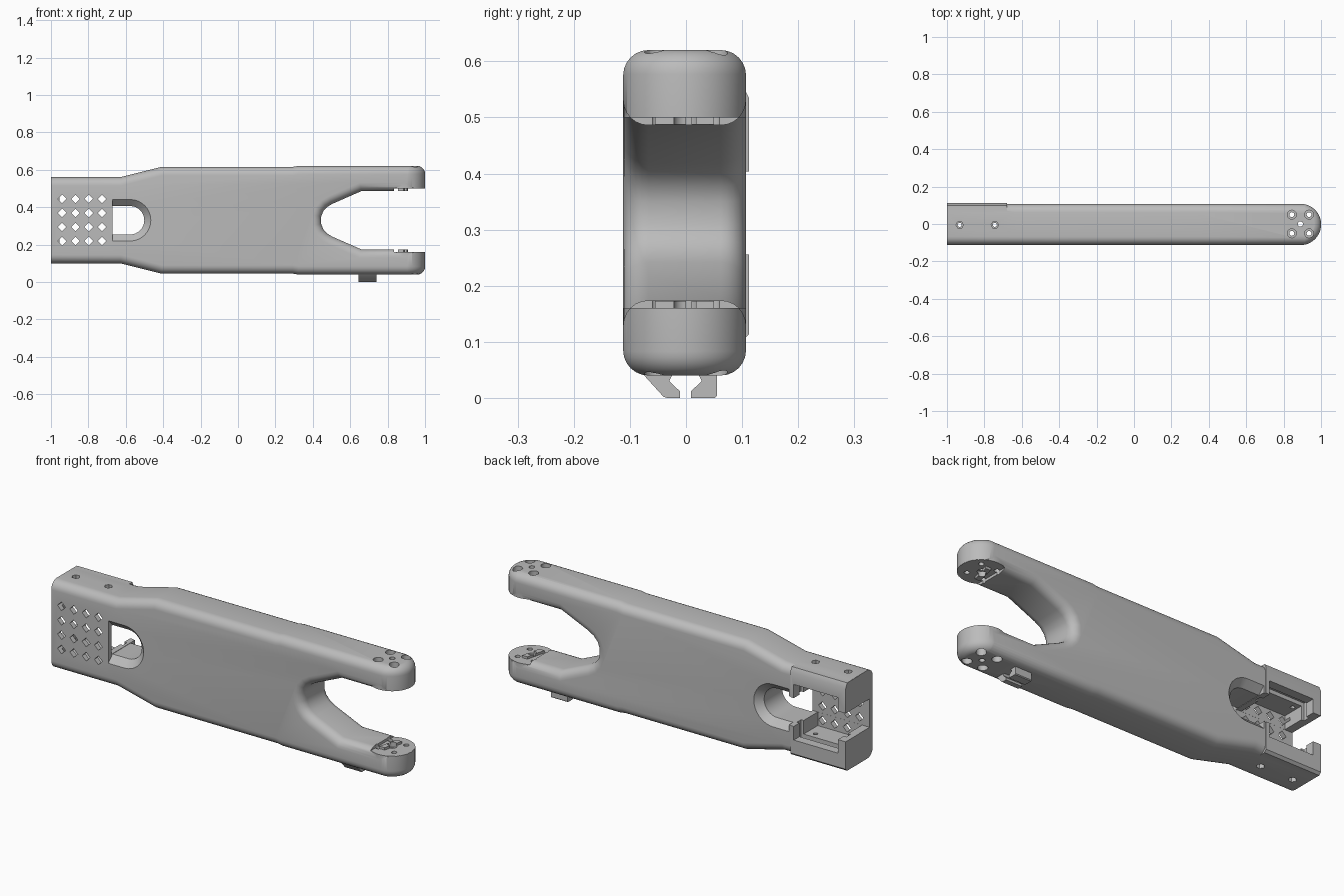
import bpy, bmesh
from math import sin, cos, pi, radians

cube = bpy.data.objects.get("Cube")
if cube:
    bpy.data.objects.remove(cube, do_unlink=True)

grey = bpy.data.materials.new("plain_grey")
grey.use_nodes = True
GREY = (0.5, 0.5, 0.5, 1)
grey.diffuse_color = GREY
grey.node_tree.nodes["Principled BSDF"].inputs["Base Color"].default_value = GREY

MID = 0.33          # height of the symmetry plane
YC = -0.0025        # middle of the arm's thickness
HALF = 0.1095       # half of the thickness
TIP_X = 0.89        # centre of the rounded fork ends
PLACE = {"x": lambda u, v, w: (w, u, v),
         "y": lambda u, v, w: (u, w, v),
         "z": lambda u, v, w: (u, v, w)}


def finish(name, bm):
    bmesh.ops.recalc_face_normals(bm, faces=bm.faces)
    mesh = bpy.data.meshes.new(name)
    bm.to_mesh(mesh)
    bm.free()
    mesh.materials.append(grey)
    obj = bpy.data.objects.new(name, mesh)
    bpy.context.collection.objects.link(obj)
    return obj


def loft(name, axis, layers, round_edges=0.0):
    """Stack outlines along an axis; optionally round both end rims."""
    bm = bmesh.new()
    rings = [[bm.verts.new(PLACE[axis](u, v, w)) for u, v in pts] for w, pts in layers]
    caps = [bm.faces.new(rings[0]), bm.faces.new(rings[-1])]
    for low, high in zip(rings, rings[1:]):
        for i in range(len(low)):
            j = (i + 1) % len(low)
            bm.faces.new((low[i], low[j], high[j], high[i]))
    bmesh.ops.recalc_face_normals(bm, faces=bm.faces)
    if round_edges:
        rim = {e for f in caps for e in f.edges}
        bmesh.ops.bevel(bm, geom=list(rim), offset=round_edges, segments=6,
                        profile=0.5, affect="EDGES")
    return finish(name, bm)


def prism(name, axis, pts, a, b, round_edges=0.0):
    return loft(name, axis, [(a, pts), (b, pts)], round_edges)


def box(name, x, y, z):
    return prism(name, "z", [(x[0], y[0]), (x[1], y[0]), (x[1], y[1]), (x[0], y[1])], *z)


def arc(cx, cy, r, a, b, n):
    return [(cx + r * cos(radians(a + (b - a) * i / n)),
             cy + r * sin(radians(a + (b - a) * i / n))) for i in range(n + 1)]


def disc(name, x, y, r, z, n=24):
    return prism(name, "z", arc(x, y, r, 0, 360 - 360 / n, n - 1), *z)


def combine(target, tool, operation):
    mod = target.modifiers.new("join", "BOOLEAN")
    mod.operation = operation
    mod.solver = "EXACT"
    mod.object = tool
    bpy.context.view_layer.objects.active = target
    bpy.ops.object.modifier_apply(modifier=mod.name)
    bpy.data.objects.remove(tool, do_unlink=True)


def cut(tool):
    combine(body, tool, "DIFFERENCE")


# Forked side outline, mirrored about the middle height
upper = [(-1.1, 0.56), (-0.63, 0.56), (-0.41, 0.615), (0.29, 0.615), (0.32, 0.62),
         (1.1, 0.62), (1.1, 0.486), (0.66, 0.486), (0.505, 0.418), (0.475, 0.4),
         (0.455, 0.377), (0.445, 0.35)]
outline = upper + [(x, 2 * MID - z) for x, z in reversed(upper)]
body = prism("forked_link_body", "y", outline, YC - HALF, YC + HALF, 0.045)

# Plan outline rounds the fork ends and squares the root
plan = arc(TIP_X, YC, HALF + 0.001, -90, 90, 24)
plan += [(-0.999, YC + HALF + 0.001), (-0.999, YC - HALF - 0.001)]
combine(body, prism("plan_limit", "z", plan, 0.039, 0.621, 0.044), "INTERSECT")

# Square mounting block at the back of the root
block = [(0, 0.101), (0.1, 0.101), (0.112, 0.113), (0.112, 0.535), (0.1, 0.559), (0, 0.559)]
combine(body, prism("root_block", "x", block, -1.0, -0.68), "UNION")

# Fork ends: flat pads, screw holes and inner hub details
cut(box("pad_recess", (0.835, 1.2), (-0.2, 0.2), (MID - 0.17, MID + 0.17)))
for side in (1, -1):
    def span(a, b):
        return sorted((MID + side * a, MID + side * b))
    combine(body, disc("fork_pad", TIP_X, YC, HALF - 0.0005, span(0.1695, 0.24), 48), "UNION")
    bar = [(0.855, -0.055), (0.885, -0.055), (0.91, 0.05), (0.88, 0.05)]
    combine(body, prism("hub_bar", "z", bar, *span(0.157, 0.18)), "UNION")
    cut(disc("hub_recess", TIP_X, 0, 0.022, span(0.14, 0.182)))
    cut(disc("hub_hole", TIP_X, 0, 0.014, span(0.1, 0.4), 16))
    for x in (-0.046, 0.046):
        for y in (-0.05, 0.05):
            cut(disc("screw_hole", TIP_X + x, y, 0.013, span(0.1, 0.4), 16))
            cut(disc("screw_head_recess", TIP_X + x, y, 0.024, span(0.24, 0.4), 20))


# Rounded window through the body, flared towards both faces
def window(flare):
    r = 0.076 + flare
    return [(-0.67, MID - r)] + arc(-0.577, MID, r, -90, 90, 16) + [(-0.67, MID + r)]


FLARE = 0.036
steps = [i * pi / 10 for i in range(6)]
front = [(YC - HALF - 0.001 + FLARE * sin(t), window(FLARE * (1 - cos(pi / 2 - t)))) for t in steps]
back = [(2 * YC - y, pts) for y, pts in reversed(front)]
cut(loft("window_cutter", "y",
         [(-0.2, window(FLARE))] + front + back + [(0.2, window(FLARE))]))

# Root cavity: wide pocket open to the back, narrow slot through the end
cut(box("pocket", (-0.955, -0.7), (-0.086, 0.2), (0.185, 0.475)))
cut(box("end_slot", (-1.1, -0.6), (-0.0865, 0.2), (0.256, 0.404)))
cut(box("inner_channel", (-0.97, -0.685), (0.03, 0.065), (0.165, 0.495)))

# Diamond vents in the front plate
for col in range(4):
    for row in range(4):
        x, z = -0.94 + 0.071 * col, 0.219 + 0.075 * row
        cut(prism("vent", "y", arc(x, z, 0.023, 0, 270, 3), -0.2, -0.05))

# Vertical screw holes at the root
for x in (-0.932, -0.744):
    cut(disc("root_screw_hole", x, -0.005, 0.02, (-0.1, 0.13), 6))
    cut(disc("root_screw_hole", x, -0.005, 0.02, (0.53, 0.8), 6))
    cut(disc("root_screw_shaft", x, -0.005, 0.011, (-0.1, 0.8), 12))

# Cable clip hooks under the lower arm
hooks = {"front_clip_hook": [(-0.08, 0.046), (-0.04, 0.002), (-0.034, 0), (-0.011, 0),
                             (-0.011, 0.012), (-0.03, 0.03), (-0.022, 0.046)],
         "back_clip_hook": [(0.055, 0.046), (0.055, 0.004), (0.051, 0), (0.009, 0),
                            (0.009, 0.012), (0.028, 0.03), (0.02, 0.046)]}
parts = [prism(name, "x", pts, 0.645, 0.74) for name, pts in hooks.items()]

# Soft shading with crisp edges
bpy.ops.object.select_all(action="DESELECT")
for obj in [body] + parts:
    obj.select_set(True)
bpy.context.view_layer.objects.active = body
bpy.ops.object.shade_smooth_by_angle(angle=radians(30))
